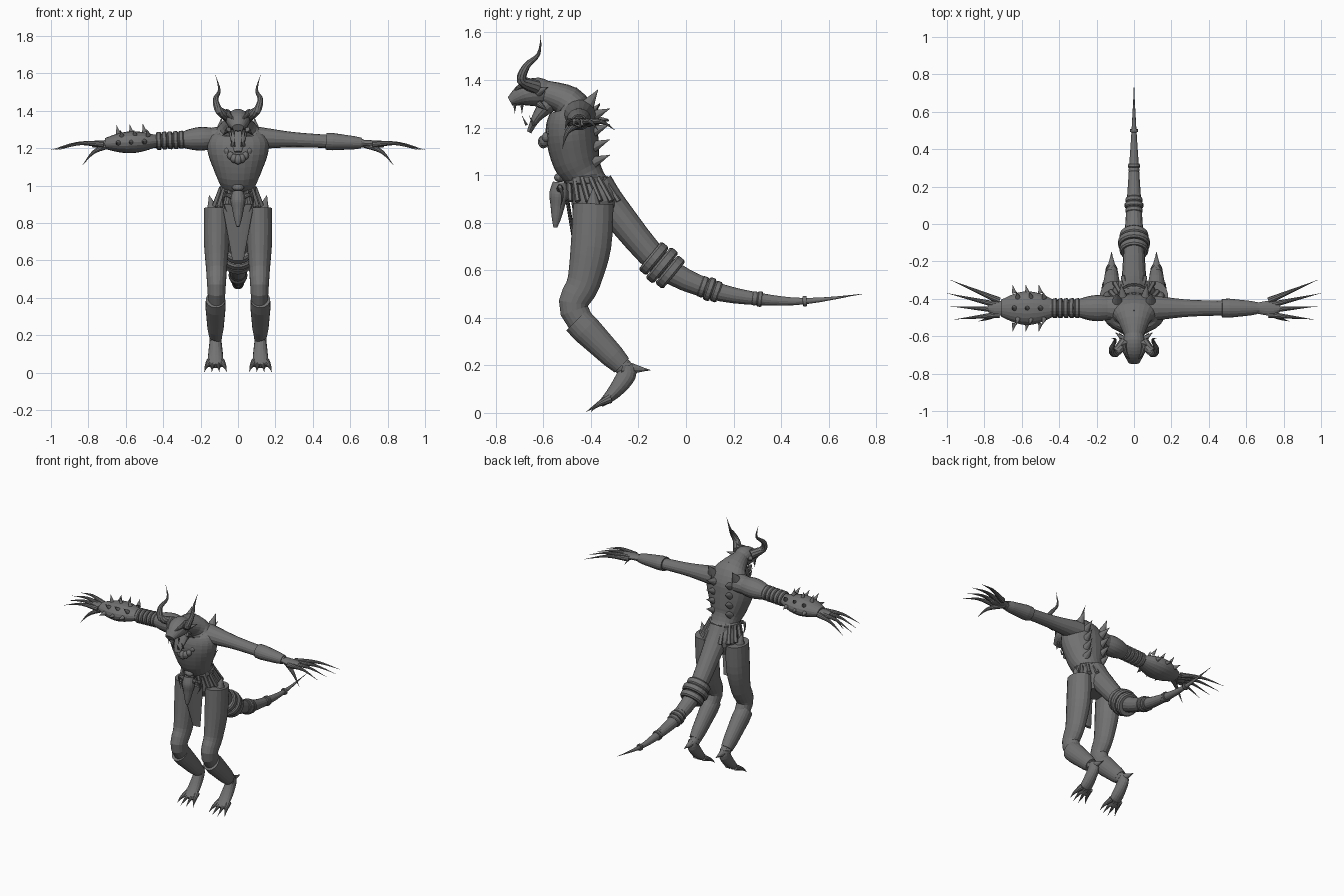
import bpy, bmesh, math
from mathutils import Vector

cube = bpy.data.objects.get("Cube")
if cube:
    bpy.data.objects.remove(cube)

stone = bpy.data.materials.new("stone grey")
stone.use_nodes = True
grey = (.17, .17, .17, 1)
stone.diffuse_color = grey
stone.node_tree.nodes["Principled BSDF"].inputs["Base Color"].default_value = grey

BOTH = (1, -1)
LEG_X = .12
ARM_Y = -.45
parts = []


def finish(name, bm):
    bmesh.ops.recalc_face_normals(bm, faces=bm.faces)
    mesh = bpy.data.meshes.new(name)
    bm.to_mesh(mesh)
    bm.free()
    mesh.materials.append(stone)
    obj = bpy.data.objects.new(name, mesh)
    bpy.context.collection.objects.link(obj)
    parts.append(obj)


def spline(points, steps):
    """Smooth path through the points, radii included."""
    pts = [Vector(p) for p in points]
    padded = [pts[0]] + pts + [pts[-1]]
    path = []
    for before, start, end, after in zip(padded, padded[1:], padded[2:], padded[3:]):
        leave, arrive = (end - before) / 2, (after - start) / 2
        for i in range(steps):
            t = i / steps
            ease = t * t * (3 - 2 * t)
            path.append(start.lerp(end, ease) + leave * (t * (1 - t) ** 2) - arrive * (t * t * (1 - t)))
    return path + [pts[-1]]


def loft(name, points, sides=16, steps=4, mirror=(1,)):
    """Elliptical sections (x, y, z, depth, width) along a path."""
    path = spline(points, steps)
    spots = [p.to_3d() if len(p) == 3 else Vector(p[:3]) for p in path]
    whole = (spots[-1] - spots[0]).normalized()
    ref = Vector((0, 0, 1)) if abs(whole.x) > .7 else Vector((1, 0, 0))
    last = len(spots) - 1
    for flip in mirror:
        bm = bmesh.new()
        rings = []
        for i, (spot, section) in enumerate(zip(spots, path)):
            tangent = (spots[min(i + 1, last)] - spots[max(i - 1, 0)]).normalized()
            side = tangent.cross(ref).normalized()
            wide = side.cross(tangent)
            depth, width = (max(radius, .001) for radius in section[3:])
            ring = []
            for k in range(sides):
                angle = math.tau * k / sides
                co = spot + side * math.cos(angle) * depth + wide * math.sin(angle) * width
                co.x *= flip
                ring.append(bm.verts.new(co))
            rings.append(ring)
        for ring, following in zip(rings, rings[1:]):
            for k in range(sides):
                n = (k + 1) % sides
                bm.faces.new((ring[k], ring[n], following[n], following[k]))
        bm.faces.new(rings[0])
        bm.faces.new(rings[-1])
        prefix = "" if len(mirror) == 1 else "left_" if flip > 0 else "right_"
        finish(prefix + name, bm)


def taper(name, radius, *points, mirror=(1,), sides=10):
    """Round shape that thins evenly to a point."""
    last = len(points) - 1
    sections = [(*p, radius * (1 - i / last), radius * (1 - i / last)) for i, p in enumerate(points)]
    loft(name, sections, sides, mirror=mirror)


def band(name, start, end, radius, end_radius, flat=1, mirror=(1,)):
    """Sleeve or ring with bevelled rims."""
    sections = []
    for t, rim in ((0, .9), (.2, 1), (.8, 1), (1, .9)):
        r = rim * (radius + (end_radius - radius) * t)
        sections.append((*Vector(start).lerp(Vector(end), t), r, r * flat))
    loft(name, sections, 20, 1, mirror)


def ball(name, center, radius, stretch):
    bm = bmesh.new()
    bmesh.ops.create_uvsphere(bm, u_segments=12, v_segments=8, radius=radius)
    bmesh.ops.scale(bm, vec=stretch, verts=bm.verts)
    bmesh.ops.translate(bm, vec=center, verts=bm.verts)
    finish(name, bm)


def arm_at(x):
    """Point on the axis of the arms, which sink slightly outwards."""
    return Vector((x, ARM_Y, 1.26 - .05 * abs(x)))


def bulge(name, start, end, radius, swell, flat):
    """Armour plate around the arm, thickest in the middle."""
    sections = []
    for i in range(5):
        t = i / 4
        depth = radius + swell * math.sin(math.pi * t)
        sections.append((*arm_at(start + (end - start) * t), depth, depth * flat))
    loft(name, sections, 20)


# Torso and neck
torso = [(-.37, .8, .06, .07), (-.38, .88, .1, .12), (-.42, .98, .08, .09), (-.46, 1.06, .1, .12),
         (-.48, 1.17, .11, .16), (-.48, 1.25, .1, .16), (-.5, 1.31, .07, .1), (-.6, 1.35, .05, .05)]
loft("torso", [(0, *section) for section in torso], 24)

# Head with open jaw
head = [(-.56, 1.34, .04, .04), (-.62, 1.35, .06, .06), (-.68, 1.34, .05, .06), (-.74, 1.31, .02, .03)]
loft("head", [(0, *section) for section in head], 20)
loft("jaw", [(0, -.58, 1.3, .04, .05), (0, -.63, 1.24, .02, .04), (0, -.66, 1.18, .01, .02)])
taper("brow", .02, (.06, -.64, 1.39), (.04, -.7, 1.37), (.01, -.73, 1.34), mirror=BOTH)
taper("horn", .03, (.05, -.63, 1.37), (.1, -.69, 1.4), (.12, -.67, 1.46),
      (.1, -.62, 1.51), (.12, -.61, 1.59), mirror=BOTH)
taper("ear", .02, (.05, -.62, 1.35), (.1, -.58, 1.37), mirror=BOTH)
taper("cheek_spine", .015, (.05, -.62, 1.3), (.08, -.58, 1.27), mirror=BOTH)
for x, y in ((.035, -.69), (.02, -.72)):
    taper("upper_fang", .008, (x, y, 1.3), (x, y, 1.26), mirror=BOTH)
    taper("lower_fang", .006, (x, y + .05, 1.21), (x, y + .03, 1.25), mirror=BOTH)

# Arms and clawed hands
arm = [(.08, .07), (.2, .055), (.3, .045), (.45, .04), (.56, .04), (.67, .025)]
loft("arm", [(*arm_at(x), r, r * .9) for x, r in arm], mirror=BOTH)
palm = [(.64, .025), (.73, .04), (.78, .02)]
loft("palm", [(*arm_at(x), r, .018) for x, r in palm], mirror=BOTH)
for i in range(4):
    root = Vector((.72, ARM_Y + .04 - .025 * i, 1.22))
    tip = Vector((1 - .02 * abs(i - 1), -.3 - .07 * i, 1.19))
    knuckle = root.lerp(tip, .5) + Vector((0, 0, .02))
    taper("finger", .018, root, knuckle, tip, mirror=BOTH)
taper("thumb", .02, (.68, ARM_Y, 1.22), (.77, -.5, 1.18), (.83, -.52, 1.11), mirror=BOTH)
band("left_bracer", arm_at(.47), arm_at(.66), .055, .035, .9)

# Armour on the right arm
bulge("shoulder_plate", -.1, -.29, .05, .02, .9)
for i in range(5):
    x = -.29 - .03 * i
    band("arm_wrap", arm_at(x), arm_at(x - .027), .054, .052, .9)
bulge("forearm_guard", -.43, -.71, .045, .045, .65)
for i in range(3):
    for k in range(5):
        angle = math.pi * k / 4
        outward = Vector((-.2, -math.cos(angle), math.sin(angle)))
        base = arm_at(-.5 - .07 * i) + outward * Vector((1, .08, .05))
        base.x = -.5 - .07 * i + .02 * (k % 2)
        taper("guard_spike", .014, base, base + outward * .045)

# Spines on the back
taper("shoulder_spine", .04, (.09, -.43, 1.27), (.09, -.37, 1.36), mirror=BOTH)
for i in range(4):
    z = 1.25 - .065 * i
    taper("back_spine", .025, (.06, -.39, z), (.07, -.32, z + .03), mirror=BOTH)
taper("neck_spine", .02, (0, -.5, 1.34), (0, -.46, 1.37))

# Necklace of beads, largest in front
for i in range(-4, 5):
    t = i / 4
    ball("necklace_bead", (.08 * t, -.6 + .05 * t * t, 1.14 + .08 * t * t), .023 - .01 * abs(t), (1, 1, 1.2))

# Belt, flared straps and loincloth
band("belt", (0, -.42, .96), (0, -.42, 1), .09, .09, 1.1)
STRAPS = 14
for i in range(STRAPS):
    angle = math.tau * (i + .5) / STRAPS
    sections = []
    for t in (0, .5, 1):
        reach = .09 + .035 * t
        sections.append((reach * math.cos(angle), reach * .9 * math.sin(angle) - .42 + .035 * t,
                         .99 - .1 * t, .012, .014 + .005 * t))
    loft("belt_strap", sections, 6, 2)
loft("loincloth", [(0, -.5 + .05 * t, .9 - .3 * t, .008, .085 - .055 * t) for t in (0, .5, 1)])

# Hanging animal skull
ball("skull_knot", (0, -.53, .99), .025, (1.3, 1, .8))
skull = [(.97, .03), (.92, .04), (.87, .03), (.82, .02), (.78, .008)]
loft("hanging_skull", [(0, -.53 - .02 * i / 4, z, r, r) for i, (z, r) in enumerate(skull)])
taper("skull_horn", .015, (.03, -.53, .94), (.07, -.53, .95), (.08, -.52, .91), (.06, -.53, .86), mirror=BOTH)

# Legs and shin guards
leg = [(-.39, .88, .085), (-.4, .7, .085), (-.43, .55, .07), (-.47, .43, .06), (-.33, .26, .045), (-.25, .18, .035)]
loft("leg", [(LEG_X - .005, y, z, r, r * .8) for y, z, r in leg], 18, mirror=BOTH)
taper("hip_point", .05, (.13, -.39, .82), (.14, -.39, .89), (.155, -.39, .95), mirror=BOTH)
band("shin_guard", (LEG_X, -.46, .39), (LEG_X, -.27, .2), .068, .047, .85, BOTH)

# Taloned feet
foot = [(-.25, .2, .03, .03), (-.25, .16, .04, .033), (-.3, .09, .03, .04), (-.36, .035, .013, .04)]
loft("foot", [(LEG_X, *section) for section in foot], mirror=BOTH)
taper("heel_spur", .035, (LEG_X, -.27, .19), (LEG_X, -.15, .18), mirror=BOTH)
for i in range(4):
    spread = .04 * (i - 1.5)
    tip_y = -.43 + .02 * abs(i - 1.5)
    taper("toe", .02, (LEG_X + spread / 2, -.32, .06), (LEG_X + spread * .8, -.37, .035),
          (LEG_X + spread, tip_y, .005), mirror=BOTH)

# Tail with groups of rings at its joints
spine = [(-.38, .95), (-.3, .85), (-.1, .62), (.1, .52), (.3, .48), (.5, .47), (.74, .5)]
tail = [Vector((0, y, z)) for y, z in spine]
taper("tail", .08, *tail, sides=16)
for joint, count in ((2, 3), (3, 3), (4, 2), (5, 1)):
    along = (tail[joint + 1] - tail[joint - 1]).normalized() * (.09 / joint)
    radius = .21 / joint - .02
    for i in range(count):
        start = tail[joint] + along * (i - count / 2)
        size = radius * (1 if i == count // 2 else .9)
        band("tail_ring", start, start + along * .95, size, size)

# Smooth shading with sharp rims
for obj in bpy.context.view_layer.objects:
    obj.select_set(obj in parts)
bpy.context.view_layer.objects.active = parts[0]
bpy.ops.object.shade_smooth_by_angle(angle=math.radians(40))
